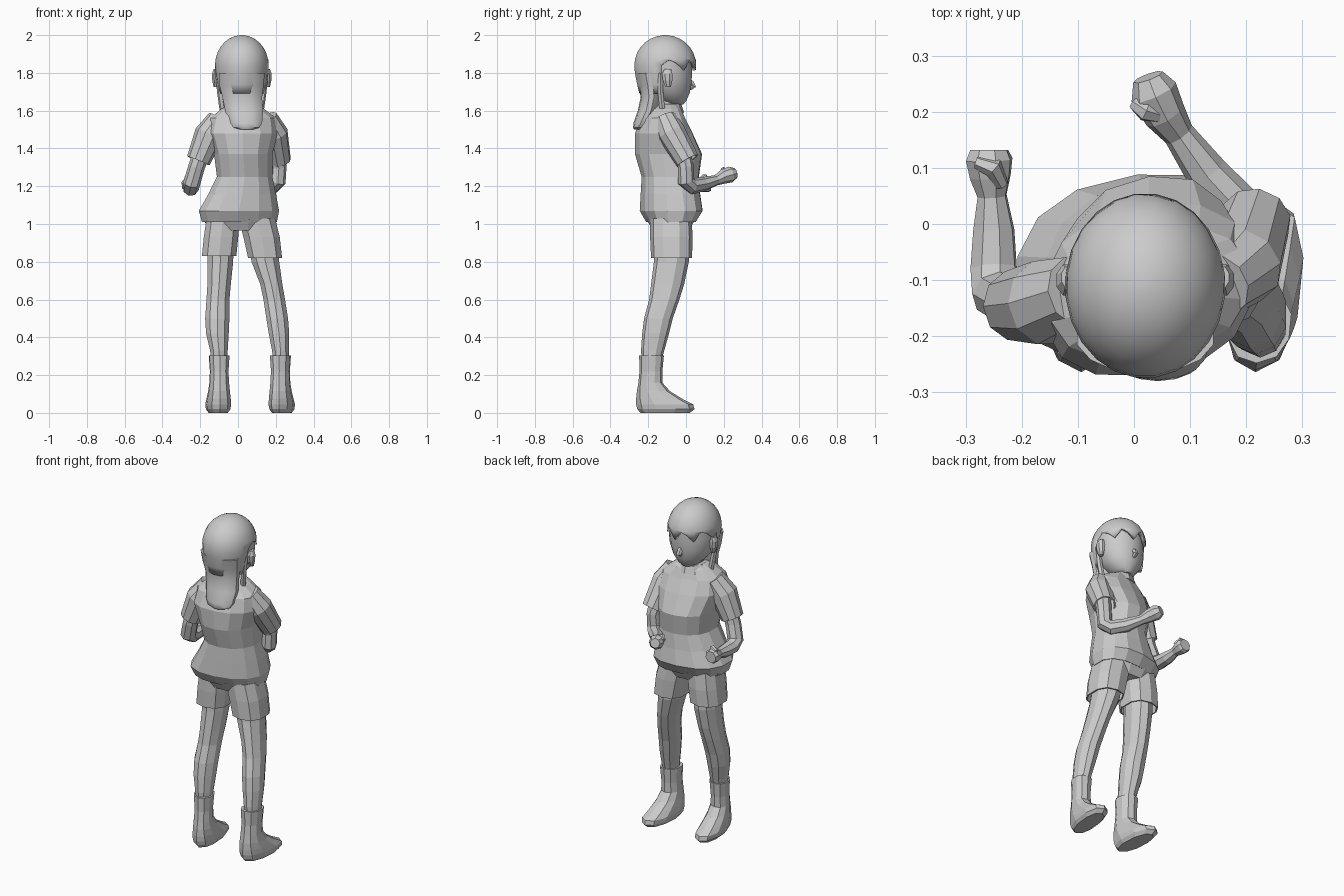
import bpy, bmesh, math
from mathutils import Vector


def build(name, rings, cap_start=True, cap_end=True, smooth=False):
    """Skin a list of equal-length vertex rings into one mesh object."""
    bm = bmesh.new()
    rows = [[bm.verts.new(p) for p in r] for r in rings]
    n = len(rows[0])
    for a, b in zip(rows, rows[1:]):
        for i in range(n):
            j = (i + 1) % n
            bm.faces.new((a[i], a[j], b[j], b[i]))
    if cap_start:
        bm.faces.new(rows[0][::-1])
    if cap_end:
        bm.faces.new(rows[-1])
    bmesh.ops.recalc_face_normals(bm, faces=bm.faces)
    me = bpy.data.meshes.new(name)
    bm.to_mesh(me)
    bm.free()
    ob = bpy.data.objects.new(name, me)
    bpy.context.collection.objects.link(ob)
    if smooth:
        bpy.ops.object.select_all(action='DESELECT')
        ob.select_set(True)
        bpy.context.view_layer.objects.active = ob
        bpy.ops.object.shade_smooth_by_angle(angle=math.radians(35))
    return ob


def loft(name, levels, n=10, yaw=0, power=1.0, shear=0, **kw):
    """Level rings given as (x0, x1, y0, y1, z); shear turns feet outward."""
    rings = []
    for x0, x1, y0, y1, z in levels:
        ring = []
        for i in range(n):
            t = 2 * math.pi * (i + .5) / n
            c, s = math.cos(t), math.sin(t)
            c = math.copysign(abs(c) ** power, c) * (x1 - x0) / 2
            s = math.copysign(abs(s) ** power, s) * (y1 - y0) / 2
            y = (y0 + y1) / 2 + s + c * math.sin(yaw)
            ring.append(((x0 + x1) / 2 + c + shear * (y + .18), y, z))
        rings.append(ring)
    return build(name, rings, **kw)


def tube(name, pts, n=8, squash=1.0, **kw):
    """Round limb through (x, y, z, radius) points."""
    ps = [Vector(p[:3]) for p in pts]
    side, rings, prev = None, [], None
    for i, p in enumerate(ps):
        t = (ps[min(i + 1, len(ps) - 1)] - ps[max(i - 1, 0)]).normalized()
        if side is None:
            side = t.cross(Vector((0, 1, 0))).normalized()
        else:
            side = prev.rotation_difference(t) @ side
        up, prev, r = t.cross(side), t, pts[i][3]
        rings.append([p + side * r * math.cos(2 * math.pi * k / n)
                      + up * r * squash * math.sin(2 * math.pi * k / n) for k in range(n)])
    return build(name, rings, **kw)


def thicken(ob, d):
    m = ob.modifiers.new("thickness", 'SOLIDIFY')
    m.thickness, m.offset = d, -1


# Shirt, with the shoulders turned slightly, and its collar
shirt = loft("shirt", [
    (-.195, .21, -.21, .05, 1.01), (-.212, .222, -.245, .088, 1.07), (-.16, .205, -.24, .075, 1.16),
    (-.115, .185, -.235, .068, 1.25), (-.13, .185, -.27, .085, 1.37), (-.165, .215, -.27, .035, 1.48),
    (-.15, .205, -.24, -.005, 1.56), (-.09, .14, -.21, -.025, 1.61), (-.045, .09, -.175, -.045, 1.635)],
    n=14, yaw=.12, power=.85, cap_start=False)
thicken(shirt, .008)
collar = loft("collar", [(-.075, .115, -.2, -.01, 1.59), (-.05, .09, -.185, -.025, 1.635)],
              n=10, cap_start=False, cap_end=False)
thicken(collar, .01)

# Sleeves and bare arms with fists
arms = {
    "right": ([(.15, -.11, 1.56, .06), (.19, -.075, 1.48, .075), (.217, .008, 1.335, .064)],
              [(.2, -.03, 1.42, .045), (.215, .0, 1.3, .042), (.21, .0, 1.225, .043), (.185, .03, 1.2, .042),
               (.13, .09, 1.21, .038), (.08, .16, 1.232, .028), (.055, .195, 1.25, .038),
               (.035, .235, 1.262, .043), (.025, .262, 1.268, .028)],
              [(.055, .19, 1.27, .012), (.02, .2, 1.285, .018), (.0, .215, 1.275, .012)]),
    "left": ([(-.1, -.12, 1.55, .065), (-.155, -.14, 1.47, .078), (-.21, -.145, 1.335, .064)],
             [(-.18, -.14, 1.42, .045), (-.22, -.14, 1.3, .044), (-.245, -.125, 1.215, .045),
              (-.25, -.08, 1.19, .043), (-.25, -.01, 1.19, .038), (-.253, .05, 1.2, .027),
              (-.256, .085, 1.205, .038), (-.258, .115, 1.21, .043), (-.258, .132, 1.21, .035)],
             [(-.235, .07, 1.23, .012), (-.25, .1, 1.248, .018), (-.28, .11, 1.24, .012)])}
for side, (sleeve, arm, thumb) in arms.items():
    thicken(tube(side + "_sleeve", sleeve, n=10, cap_end=False), .008)
    tube(side + "_arm", arm, n=8)
    tube(side + "_thumb", thumb, n=6)

# Shorts, legs and sock-covered feet
loft("shorts_seat", [(-.15, .17, -.18, .02, .965), (-.19, .205, -.21, .05, 1.02),
                     (-.15, .18, -.2, .045, 1.12)], n=12)
shorts = {"left": [(-.195, -.005, -.185, .03, .83), (-.185, .005, -.19, .035, .93), (-.17, .01, -.19, .03, 1.03)],
          "right": [(.05, .237, -.185, .032, .82), (.025, .225, -.19, .035, .93), (.0, .2, -.19, .03, 1.03)]}
# Leg spans in x for each height; the two legs share their depth profile
depth = [(-.165, .015, .9), (-.17, .015, .8), (-.185, -.01, .68), (-.195, -.035, .6),
         (-.222, -.07, .5), (-.232, -.09, .42), (-.238, -.115, .33), (-.235, -.13, .28)]
legs = {"left": [(-.165, -.02), (-.165, -.022), (-.165, -.035), (-.17, -.042),
                 (-.177, -.042), (-.172, -.046), (-.15, -.052), (-.145, -.055)],
        "right": [(.05, .21), (.068, .222), (.115, .238), (.132, .252),
                  (.147, .268), (.16, .274), (.178, .272), (.183, .272)]}
for side, cx, shear in (("left", -.1, -.07), ("right", .225, .1)):
    thicken(loft(side + "_short_leg", shorts[side], n=10, power=.8,
                 cap_start=False, cap_end=False), .008)
    loft(side + "_leg", [x + d for x, d in zip(legs[side], depth)], n=10)
    loft(side + "_sock", [(cx + a, cx + b, y0, y1, z) for a, b, y0, y1, z in (
        (-.056, .056, -.248, -.117, .305), (-.05, .05, -.246, -.125, .22), (-.053, .053, -.252, -.125, .16),
        (-.058, .058, -.26, -.085, .115), (-.064, .064, -.264, -.02, .075), (-.068, .068, -.264, .038, .045),
        (-.064, .064, -.258, .045, .02), (-.05, .05, -.24, .02, .0))], n=10, shear=shear, power=.9)

# Neck, face, nose and ears
loft("neck", [(-.03, .075, -.17, -.06, 1.57), (-.03, .075, -.16, -.05, 1.72)], n=10)
loft("face", [(-.01, .05, -.08, -.015, 1.632), (-.045, .085, -.14, .002, 1.65), (-.085, .125, -.19, .022, 1.695),
              (-.108, .148, -.22, .032, 1.75), (-.117, .157, -.245, .035, 1.82),
              (-.11, .15, -.24, .03, 1.9)], n=16, smooth=True)
tube("nose", [(.02, .01, 1.77, .008), (.02, .03, 1.745, .016), (.02, .04, 1.73, .016), (.02, .02, 1.715, .01)], n=6)
for x, name in ((-.118, "left_ear"), (.158, "right_ear")):
    loft(name, [(x - .012, x + .012, -.11, -.08, 1.725), (x - .02, x + .02, -.125, -.07, 1.76),
                (x - .022, x + .022, -.13, -.07, 1.795), (x - .012, x + .012, -.115, -.075, 1.82)], n=8)

# Hair cap: a dome opened around the face, with a jagged fringe
levels = []
for k in range(8):
    a = math.radians(4 + k * 12.3)
    s, z = math.sin(a), 1.84 + .16 * math.cos(a)
    levels.append((.02 - .143 * s, .02 + .143 * s, -.11 - .165 * s, -.11 + .165 * s, z))
levels += [(-.12, .16, -.272, .05, 1.8), (-.112, .152, -.26, .04, 1.74), (-.1, .14, -.248, .03, 1.69)]
hair = loft("hair_cap", levels, n=24, cap_end=False, smooth=True)
bm = bmesh.new()
bm.from_mesh(hair.data)
gone = [f for f in bm.faces if f.calc_center_median().z < 1.845 and f.calc_center_median().y > -.12]
bmesh.ops.delete(bm, geom=gone, context='FACES')
edge = sorted((v for v in bm.verts if v.is_boundary and v.co.z > 1.8 and v.co.y > -.09), key=lambda v: v.co.x)
for i, v in enumerate(edge):
    v.co.z += (-.025, .012, .03)[i % 3]
bm.to_mesh(hair.data)
bm.free()
thicken(hair, .018)

# Long back hair and thin side locks
loft("back_hair", [(-.105, .145, -.268, -.13, 1.8), (-.1, .138, -.25, -.125, 1.73), (-.085, .13, -.24, -.125, 1.67),
                   (-.07, .135, -.255, -.14, 1.6), (-.05, .13, -.278, -.18, 1.535),
                   (-.03, .115, -.28, -.21, 1.51), (.01, .08, -.275, -.23, 1.5)], n=14, smooth=True)
for s, name in ((-1, "left_lock"), (1, "right_lock")):
    tube(name, [(.02 + s * .125, -.135, 1.8, .016), (.02 + s * .115, -.135, 1.7, .016),
                (.02 + s * .1, -.125, 1.6, .017), (.02 + s * .095, -.12, 1.52, .006)], n=6)
